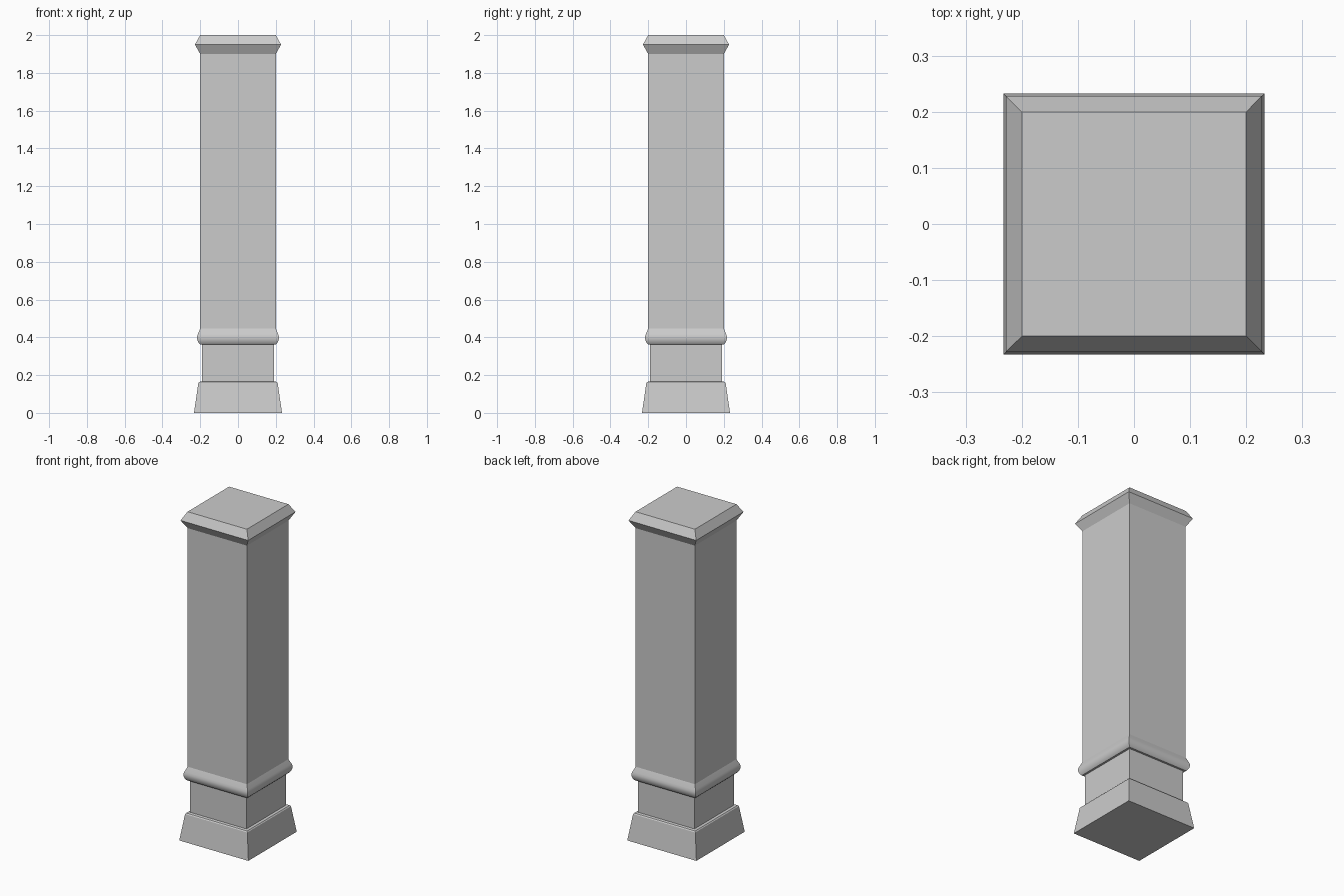
import bpy, bmesh

if "Cube" in bpy.data.objects:
    bpy.data.objects.remove(bpy.data.objects["Cube"])


def square_loft(name, profile, bottom=False, top=False, smooth=False):
    """Sweep a (half width, height) profile around a square plan."""
    bm = bmesh.new()
    rings = [[bm.verts.new((sx * r, sy * r, z))
              for sx, sy in ((-1, -1), (1, -1), (1, 1), (-1, 1))]
             for r, z in profile]
    for a, b in zip(rings, rings[1:]):
        for i in range(4):
            j = (i + 1) % 4
            bm.faces.new((a[i], a[j], b[j], b[i]))
    if bottom:
        bm.faces.new(rings[0][::-1])
    if top:
        bm.faces.new(rings[-1])
    mesh = bpy.data.meshes.new(name)
    bm.to_mesh(mesh)
    bm.free()
    obj = bpy.data.objects.new(name, mesh)
    bpy.context.collection.objects.link(obj)
    if smooth:
        bpy.ops.object.select_all(action='DESELECT')
        obj.select_set(True)
        bpy.context.view_layer.objects.active = obj
        bpy.ops.object.shade_smooth_by_angle(angle=0.8)
    return obj


# Tapered plinth with a small sloped ledge
square_loft("plinth", [(0.233, 0), (0.21, 0.158), (0.205, 0.164), (0.19, 0.167)], bottom=True)

# Recessed neck
square_loft("neck", [(0.19, 0.167), (0.19, 0.363)])

# Rounded moulding, sloping back to the shaft at its top
square_loft("moulding", [(0.19, 0.363), (0.202, 0.363), (0.209, 0.371),
                         (0.214, 0.382), (0.217, 0.395), (0.216, 0.406),
                         (0.212, 0.418), (0.20, 0.446)], smooth=True)

# Main shaft
square_loft("shaft", [(0.20, 0.446), (0.20, 1.90)])

# Cap flaring out and back in
square_loft("cap", [(0.20, 1.90), (0.228, 1.95), (0.20, 2.0)], top=True)
